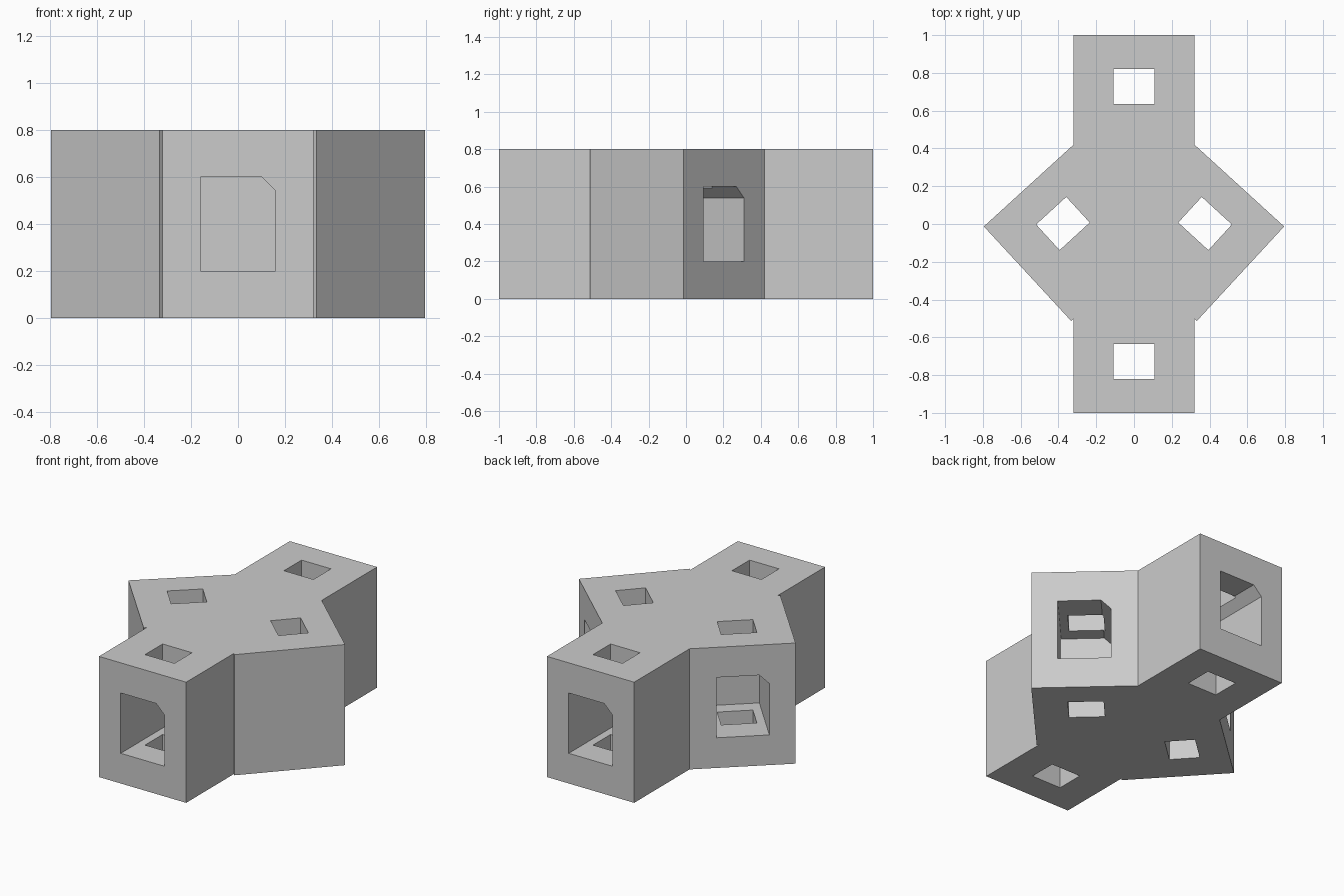
import bpy
import bmesh
from math import radians
from mathutils import Matrix

old = bpy.data.objects.get("Cube")
if old:
    bpy.data.objects.remove(old, do_unlink=True)

HEIGHT = 0.8
DEPTH = 0.46

grey = bpy.data.materials.new("light_grey")
grey.use_nodes = True
colour = (0.6, 0.6, 0.6, 1)
grey.diffuse_color = colour
grey.node_tree.nodes["Principled BSDF"].inputs["Base Color"].default_value = colour


def prism(name, points, along):
    """Extrude a closed profile of 3D points along a vector."""
    bm = bmesh.new()
    face = bm.faces.new([bm.verts.new(p) for p in points])
    new = bmesh.ops.extrude_face_region(bm, geom=[face])["geom"]
    verts = [v for v in new if isinstance(v, bmesh.types.BMVert)]
    bmesh.ops.translate(bm, verts=verts, vec=along)
    bmesh.ops.recalc_face_normals(bm, faces=bm.faces)
    mesh = bpy.data.meshes.new(name)
    bm.to_mesh(mesh)
    bm.free()
    mesh.materials.append(grey)
    obj = bpy.data.objects.new(name, mesh)
    bpy.context.scene.collection.objects.link(obj)
    return obj


# Junction body: straight arm with two angled arms towards the back
half = [(0.32, -1), (0.32, -0.5), (0.333, -0.513),
        (0.795, -0.013), (0.32, 0.42), (0.32, 1)]
outline = half + [(-x, y) for x, y in reversed(half)]
body = prism("junction_body", [(x, y, 0) for x, y in outline], (0, 0, HEIGHT))

# Keyed socket profile with one chamfered corner, and the latch hole
socket = [(-0.16, 0.2), (0.16, 0.2), (0.16, 0.54), (0.1, 0.6), (-0.16, 0.6)]
hole = [(-0.108, 0.18), (0.108, 0.18), (0.108, 0.364), (-0.108, 0.364)]

# Each mouth: centre of the end face and its turn from the front
mouths = {
    "front": (0, -1, 0),
    "back": (0, 1, 180),
    "left": (0.56, 0.203, 137.5),
    "right": (-0.56, 0.203, -137.5),
}

cutters = []
for side, (x, y, turn) in mouths.items():
    place = Matrix.Translation((x, y, 0)) @ Matrix.Rotation(radians(turn), 4, "Z")
    pocket = prism(side + "_socket_cutter",
                   [(u, -0.05, v) for u, v in socket], (0, DEPTH + 0.05, 0))
    latch = prism(side + "_latch_cutter",
                  [(u, v, -0.1) for u, v in hole], (0, 0, HEIGHT + 0.2))
    for cutter in (pocket, latch):
        cutter.matrix_world = place
        cutters.append(cutter)

# Cut the sockets and latch holes
for cutter in cutters:
    cut = body.modifiers.new(cutter.name, "BOOLEAN")
    cut.operation = "DIFFERENCE"
    cut.solver = "EXACT"
    cut.object = cutter

bpy.context.view_layer.update()
graph = bpy.context.evaluated_depsgraph_get()
body_mesh = bpy.data.meshes.new_from_object(body.evaluated_get(graph))
body.modifiers.clear()
body.data = body_mesh
for cutter in cutters:
    bpy.data.objects.remove(cutter, do_unlink=True)
